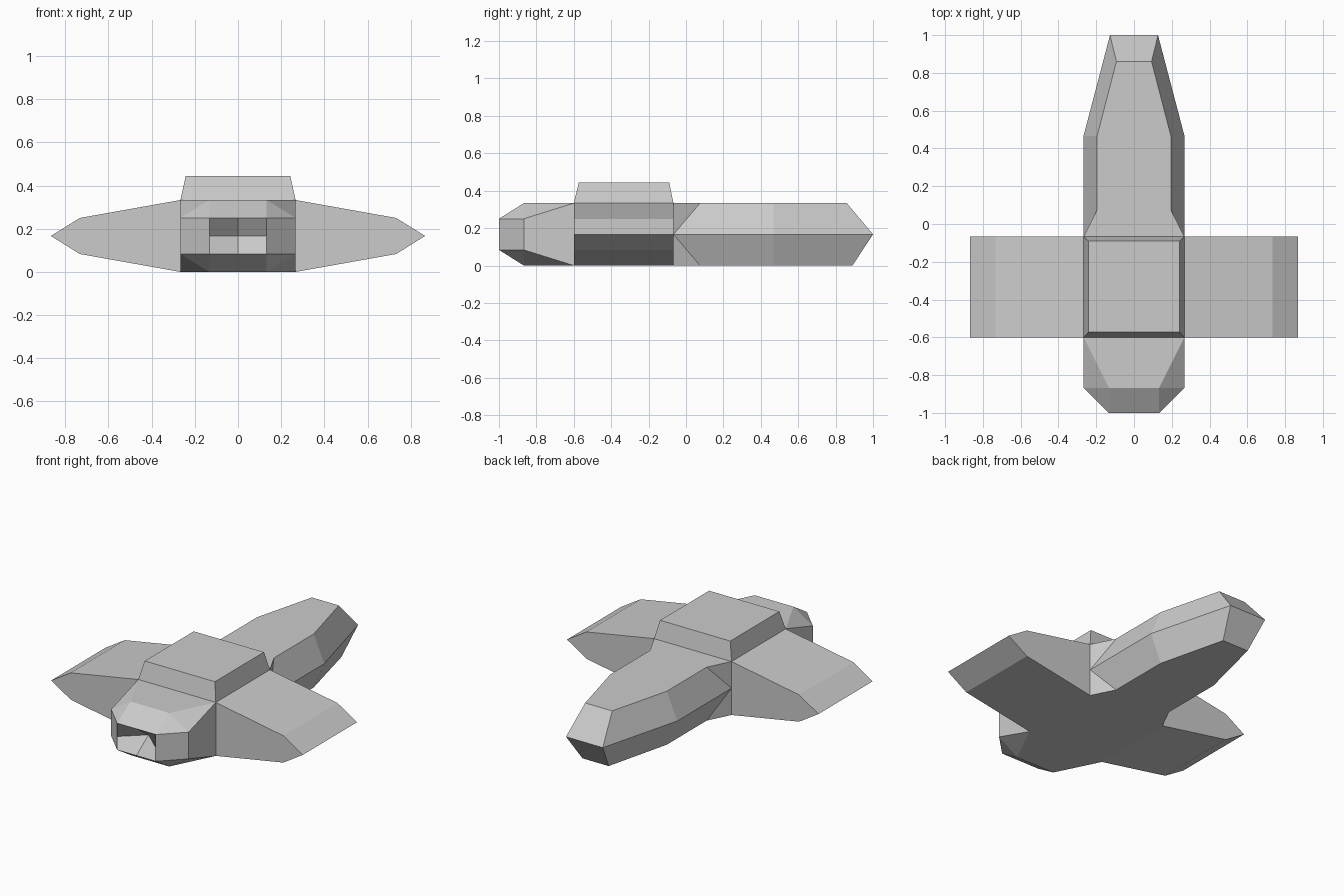
import bpy, bmesh

if "Cube" in bpy.data.objects:
    bpy.data.objects.remove(bpy.data.objects["Cube"])

W, H, M = 0.267, 0.333, 0.1667      # body half width, deck height, mid height
Y0, Y1 = -0.6, -0.067               # front and back of the centre body


def finish(name, bm, hidden):
    """Merge, orient, drop the inner joint faces and make the object."""
    bmesh.ops.remove_doubles(bm, verts=bm.verts, dist=1e-5)
    bmesh.ops.recalc_face_normals(bm, faces=bm.faces)
    bmesh.ops.dissolve_limit(bm, angle_limit=0.01, verts=bm.verts, edges=bm.edges)
    inner = [f for f in bm.faces
             if any(all(abs(v.co[ax] - val) < 1e-4 for v in f.verts) for ax, val in hidden)]
    bmesh.ops.delete(bm, geom=inner, context='FACES')
    me = bpy.data.meshes.new(name)
    bm.to_mesh(me)
    bm.free()
    ob = bpy.data.objects.new(name, me)
    bpy.context.collection.objects.link(ob)
    return ob


def hull(points):
    bm = bmesh.new()
    for p in points:
        bm.verts.new(p)
    bmesh.ops.convex_hull(bm, input=bm.verts)
    return bm


# wings: tapered profile run from front to back, one per side
profile = [(W, 0), (0.733, 0.083), (0.867, M), (0.733, 0.25), (W, H)]
for side, s in (("right", 1), ("left", -1)):
    finish(side + "_wing", hull([(s * x, y, z) for x, z in profile for y in (Y0, Y1)]),
           [(0, s * W)])

# centre body: only its underside shows
finish("centre_body", hull([(x, y, z) for x in (-W, W) for y in (Y0, Y1) for z in (0, H)]),
       [(0, W), (0, -W), (1, Y0), (1, Y1), (2, H)])

# raised roof
finish("roof", hull([(s * x, y, z) for s in (-1, 1) for x, z, ys in
                     ((W, H, (Y0, Y1)), (0.242, 0.445, (-0.573, -0.09))) for y in ys]),
       [(2, H)])

# nose: faceted front with an open face
nose = []
for s in (-1, 1):
    for t in (-1, 1):
        nose += [(s * W, Y0, M + t * M), (s * 0.133, -0.867, M + t * M),
                 (s * W, -0.867, M + t * 0.0833), (s * 0.133, -1, M + t * 0.0833)]
finish("nose", hull(nose), [(1, Y0), (1, -1)])

# hollow in the nose: four panels sinking to the middle
bm = bmesh.new()
for s in (-1, 1):
    for t in (-1, 1):
        a, b = s * 0.133, M + t * 0.0833
        pts = [(0, -0.88, M), (a, -1, M), (a, -1, b), (0, -1, b)]
        bm.faces.new([bm.verts.new(p) for p in (pts if s * t > 0 else pts[::-1])])
bmesh.ops.remove_doubles(bm, verts=bm.verts, dist=1e-5)
me = bpy.data.meshes.new("nose_hollow")
bm.to_mesh(me)
bm.free()
bpy.context.collection.objects.link(bpy.data.objects.new("nose_hollow", me))

# tail: six-sided rings (half width and y for the top, middle and bottom edges)
rings = [((W, Y1), (W, Y1), (W, Y1)),
         ((0.195, 0.075), (W, Y1), (0.195, 0.075)),
         ((0.195, 0.467), (W, 0.467), (0.195, 0.467)),
         ((0.093, 0.86), (0.127, 1.0), (0.09, 0.89))]
bm = bmesh.new()
loops = []
for top, mid, bot in rings:
    right = [(top[0], top[1], H), (mid[0], mid[1], M), (bot[0], bot[1], 0)]
    left = [(-x, y, z) for x, y, z in reversed(right)]
    loops.append([bm.verts.new(p) for p in right + left])
for a, b in zip(loops, loops[1:]):
    for i in range(6):
        j = (i + 1) % 6
        bm.faces.new((a[i], a[j], b[j], b[i]))
for lp in (loops[0], loops[-1]):
    bm.faces.new((lp[0], lp[1], lp[4], lp[5]))
    bm.faces.new((lp[1], lp[2], lp[3], lp[4]))
finish("tail", bm, [(1, Y1)])
